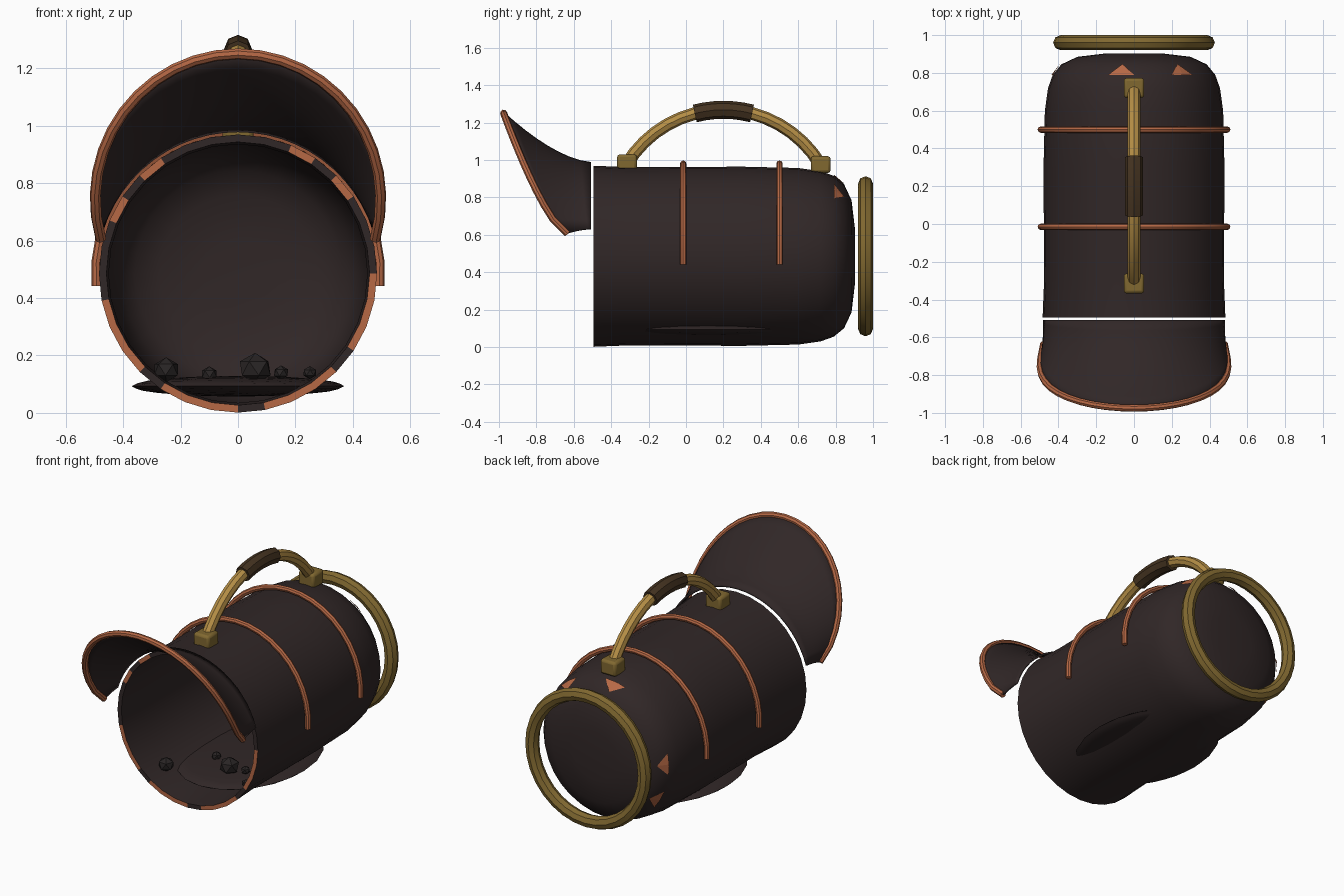
import bpy, bmesh
from math import sin, cos, pi, radians, asin
from mathutils import Vector

if "Cube" in bpy.data.objects:
    bpy.data.objects.remove(bpy.data.objects["Cube"], do_unlink=True)


def material(name, r, g, b):
    m = bpy.data.materials.new(name)
    m.use_nodes = True
    m.diffuse_color = (r, g, b, 1)
    m.node_tree.nodes["Principled BSDF"].inputs["Base Color"].default_value = (r, g, b, 1)
    return m


IRON = material("dark iron", 0.03, 0.02, 0.02)
COPPER = material("copper", 0.47, 0.14, 0.06)
BRASS = material("bright brass", 0.46, 0.27, 0.06)
OLD_BRASS = material("aged brass", 0.22, 0.14, 0.03)
GRIP = material("dark wood", 0.06, 0.034, 0.015)
COAL = material("coal", 0.022, 0.018, 0.018)

AXIS_Z = 0.485
SEG = 32


def finish(ob, smooth=True, angle=40):
    bpy.ops.object.select_all(action="DESELECT")
    ob.select_set(True)
    bpy.context.view_layer.objects.active = ob
    if smooth:
        bpy.ops.object.shade_smooth_by_angle(angle=radians(angle))
    return ob


def add_mesh(name, bm, mats, smooth=True, normals=True):
    if normals:
        bmesh.ops.recalc_face_normals(bm, faces=bm.faces)
    me = bpy.data.meshes.new(name)
    bm.to_mesh(me)
    bm.free()
    for m in mats:
        me.materials.append(m)
    ob = bpy.data.objects.new(name, me)
    bpy.context.collection.objects.link(ob)
    return finish(ob, smooth)


def tube(name, points, radius, mat, cyclic=False):
    cu = bpy.data.curves.new(name, "CURVE")
    cu.dimensions = "3D"
    cu.bevel_depth = radius
    cu.bevel_resolution = 2
    cu.use_fill_caps = True
    sp = cu.splines.new("POLY")
    sp.points.add(len(points) - 1)
    for p, co in zip(sp.points, points):
        p.co = (*co, 1)
    sp.use_cyclic_u = cyclic
    cu.materials.append(mat)
    ob = bpy.data.objects.new(name, cu)
    bpy.context.collection.objects.link(ob)
    finish(ob, False)
    bpy.ops.object.convert(target="MESH")
    return finish(bpy.context.object)


def around(r, y, a):
    return Vector((r * cos(a), y, AXIS_Z + r * sin(a)))


def arc(r, y, a0, a1, n):
    return [around(r, y, radians(a0 + (a1 - a0) * i / n)) for i in range(n + 1)]


# Bucket body: lathed shell, open at the front, rounded at the back
outer = [(0.484, -0.495), (0.476, -0.3), (0.479, 0.3), (0.472, 0.6), (0.455, 0.72),
         (0.43, 0.79), (0.385, 0.845), (0.3, 0.885), (0.15, 0.903)]
inner = [(r - 0.026, y - (0.02 if y > 0 else 0)) for r, y in outer]
bm = bmesh.new()


def lathe_side(profile):
    rings = [[bm.verts.new(around(r, y, 2 * pi * i / SEG)) for i in range(SEG)] for r, y in profile]
    for a, b in zip(rings, rings[1:]):
        for i in range(SEG):
            j = (i + 1) % SEG
            bm.faces.new((a[i], a[j], b[j], b[i]))
    bm.faces.new(rings[-1])
    return rings[0]


lip_out, lip_in = lathe_side(outer), lathe_side(inner)
for i in range(SEG):
    j = (i + 1) % SEG
    f = bm.faces.new((lip_out[i], lip_out[j], lip_in[j], lip_in[i]))
    # worn copper edging, mostly along the lower lip
    f.material_index = int(i % 4 != 0 if i > SEG / 2 else i % 8 in (3, 5))
add_mesh("bucket_body", bm, [IRON, COPPER])

# Copper flecks on the rounded shoulder
bm = bmesh.new()
for deg in (54, 99, 178, 211):
    a, w = radians(deg), 0.16
    tip = bm.verts.new(around(0.393, 0.847, a))
    base = [bm.verts.new(around(0.437, 0.79, a + d)) for d in (-w, 0, w)]
    for p, q in zip(base, base[1:]):
        bm.faces.new((p, q, tip))
add_mesh("shoulder_flecks", bm, [COPPER], smooth=False)

# Copper bands over the upper half
for name, y in (("front_band", -0.015), ("rear_band", 0.5)):
    tube(name, arc(0.495, y, -5, 185, 20), 0.017, COPPER)

# Foot ring behind the body
tube("back_ring", arc(0.388, 0.96, 0, 348.75, 31), 0.04, OLD_BRASS, cyclic=True)

# Flared pouring hood
N, ROWS = 24, 8
hood_rim = []
for i in range(N + 1):
    a = radians(-16 + 212 * i / N)
    z = 0.745 + 0.505 * sin(a)
    u = max(0, (z - 0.606) / 0.644)
    hood_rim.append(Vector((0.497 * cos(a), -0.635 - 0.34 * u ** 0.7, z)))
hood_back = arc(0.498, -0.508, 17, 163, N)
bm = bmesh.new()
grid = []
for k in range(ROWS + 1):
    t = k / ROWS
    s = t ** 1.6
    row = []
    for p, q in zip(hood_back, hood_rim):
        co = p.lerp(q, s)
        co.y = p.y + (q.y - p.y) * t
        row.append(bm.verts.new(co))
    grid.append(row)
for a, b in zip(grid, grid[1:]):
    for i in range(N):
        bm.faces.new((a[i], a[i + 1], b[i + 1], b[i]))
hood = add_mesh("hood", bm, [IRON])
mod = hood.modifiers.new("thickness", "SOLIDIFY")
mod.thickness = 0.012
mod.offset = 0
tube("hood_trim", hood_rim, 0.019, COPPER)

# Carrying handle, wooden grip and mounts
R, MID_Y, MID_Z = 0.606, 0.2, 0.662


def handle_arc(half, n):
    angles = [half * (2 * i / n - 1) for i in range(n + 1)]
    return [Vector((0, MID_Y + R * sin(a), MID_Z + R * cos(a))) for a in angles]


tube("handle", handle_arc(asin(0.52 / R), 16), 0.034, BRASS)
tube("handle_grip", handle_arc(asin(0.153 / R), 6), 0.048, GRIP)
for name, y, z in (("front_mount", -0.315, 0.985), ("rear_mount", 0.72, 0.975)):
    bpy.ops.mesh.primitive_cube_add(size=1, location=(0, y, z))
    ob = bpy.context.object
    ob.name = name
    ob.scale = (0.108, 0.106, 0.09)
    bpy.ops.object.transform_apply(location=False, rotation=False)
    ob.data.materials.append(OLD_BRASS)
    bev = ob.modifiers.new("soft_edges", "BEVEL")
    bev.width = 0.015
    bev.segments = 2
    finish(ob)


# Coal bed and lumps
def lump(name, loc, scale, mat, detail, smooth):
    bpy.ops.mesh.primitive_ico_sphere_add(subdivisions=detail, radius=1, location=loc)
    ob = bpy.context.object
    ob.name = name
    ob.scale = scale
    ob.rotation_euler.z = loc[0] * 9
    bpy.ops.object.transform_apply(location=False)
    ob.data.materials.append(mat)
    finish(ob, smooth)


lump("coal_bed", (0, 0.12, 0.093), (0.37, 0.5, 0.036), IRON, 3, True)
for n, (x, y, z, r) in enumerate([(0.06, -0.17, 0.155, 0.06), (-0.25, -0.35, 0.15, 0.048),
                                  (-0.1, -0.07, 0.135, 0.03), (0.15, -0.14, 0.14, 0.028),
                                  (0.25, -0.28, 0.14, 0.025)]):
    lump(f"coal_lump_{n + 1}", (x, y, z), (r, r, r * 0.9), COAL, 1, False)
